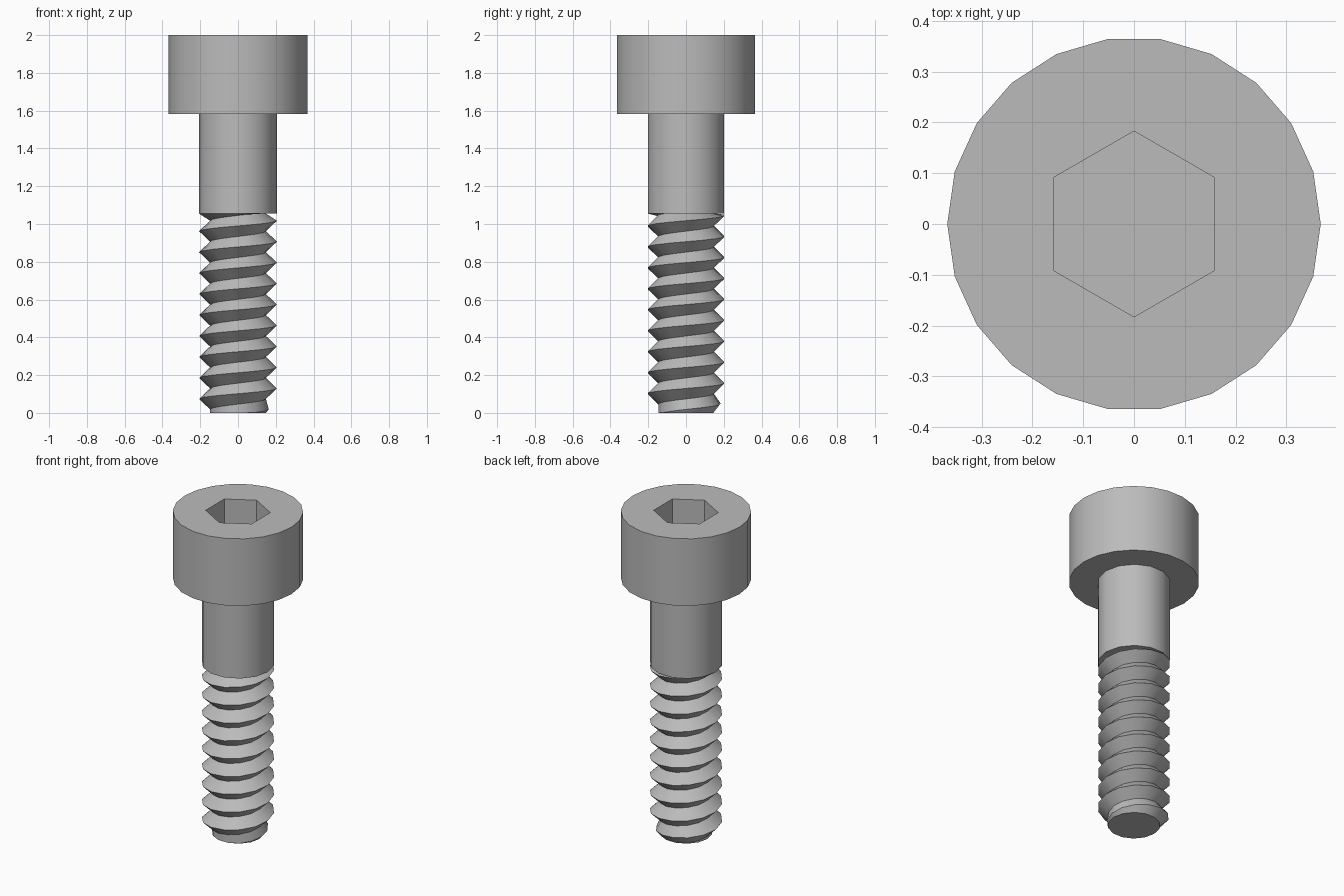
import bpy, bmesh, math

cube = bpy.data.objects.get("Cube")
if cube:
    bpy.data.objects.remove(cube, do_unlink=True)

SIDES = 14
CREST, ROOT = 0.206, 0.148
PITCH = 0.111
NECK, HEAD_BASE, TOP = 1.055, 1.583, 2.0

steel = bpy.data.materials.new("grey_steel")
steel.use_nodes = True
steel.diffuse_color = (0.5, 0.5, 0.5, 1)
steel.node_tree.nodes["Principled BSDF"].inputs["Base Color"].default_value = (0.5, 0.5, 0.5, 1)


def ring(bm, n, radius, z, turn=0.0):
    return [bm.verts.new((radius * math.cos(turn + math.tau * i / n),
                          radius * math.sin(turn + math.tau * i / n), z))
            for i in range(n)]


def skin(bm, a, b):
    n = len(a)
    for i in range(n):
        bm.faces.new((a[i], a[(i + 1) % n], b[(i + 1) % n], b[i]))


def finish(bm, name, recalc=True):
    if recalc:
        bmesh.ops.recalc_face_normals(bm, faces=bm.faces[:])
    mesh = bpy.data.meshes.new(name)
    bm.to_mesh(mesh)
    bm.free()
    mesh.materials.append(steel)
    obj = bpy.data.objects.new(name, mesh)
    bpy.context.collection.objects.link(obj)
    bpy.ops.object.select_all(action="DESELECT")
    obj.select_set(True)
    bpy.context.view_layer.objects.active = obj
    bpy.ops.object.shade_smooth_by_angle(angle=math.radians(30))
    return obj


def cylinder(name, n, radius, z0, z1):
    bm = bmesh.new()
    low, high = ring(bm, n, radius, z0), ring(bm, n, radius, z1)
    skin(bm, low, high)
    bm.faces.new(low[::-1])
    bm.faces.new(high)
    return finish(bm, name)


# Head with a hexagonal socket
bm = bmesh.new()
low, rim = ring(bm, 22, 0.368, HEAD_BASE), ring(bm, 22, 0.368, TOP)
mouth = ring(bm, 6, 0.183, TOP, math.pi / 6)
floor = ring(bm, 6, 0.183, TOP - 0.2, math.pi / 6)
skin(bm, low, rim)
skin(bm, floor, mouth)
bm.faces.new(low[::-1])
bm.faces.new(floor)
bm.edges.ensure_lookup_table()
edges = [bm.edges.get((loop[i - 1], loop[i])) for loop in (rim, mouth) for i in range(len(loop))]
bmesh.ops.triangle_fill(bm, edges=edges, use_beauty=True)
finish(bm, "socket_head")

# Plain shank and the solid core inside the thread
cylinder("shank", SIDES, CREST, NECK, HEAD_BASE)
cylinder("thread_core", SIDES, ROOT, 0, NECK)

# Helical V thread, tapered at the tip and trimmed under the shank
bm = bmesh.new()
turns = int(NECK / PITCH) + 3
previous = None
for i in range(-SIDES, turns * SIDES + 1):
    angle = math.tau * i / SIDES
    centre = PITCH * i / SIDES + 0.0185
    row = []
    for offset, radius in ((-PITCH / 2, ROOT), (0, CREST), (PITCH / 2, ROOT)):
        z = min(max(centre + offset, 0), NECK)
        r = min(radius, ROOT + 0.8 * z)
        row.append(bm.verts.new((r * math.cos(angle), r * math.sin(angle), z)))
    if previous:
        for k in (0, 1):
            bm.faces.new((previous[k], row[k], row[k + 1], previous[k + 1]))
    previous = row
# Drop the flat pieces flattened against either end
flat = [f for f in bm.faces if max(v.co.z for v in f.verts) - min(v.co.z for v in f.verts) < 1e-5]
bmesh.ops.delete(bm, geom=flat, context="FACES")
bmesh.ops.remove_doubles(bm, verts=bm.verts[:], dist=0.0005)
finish(bm, "thread", recalc=False)
